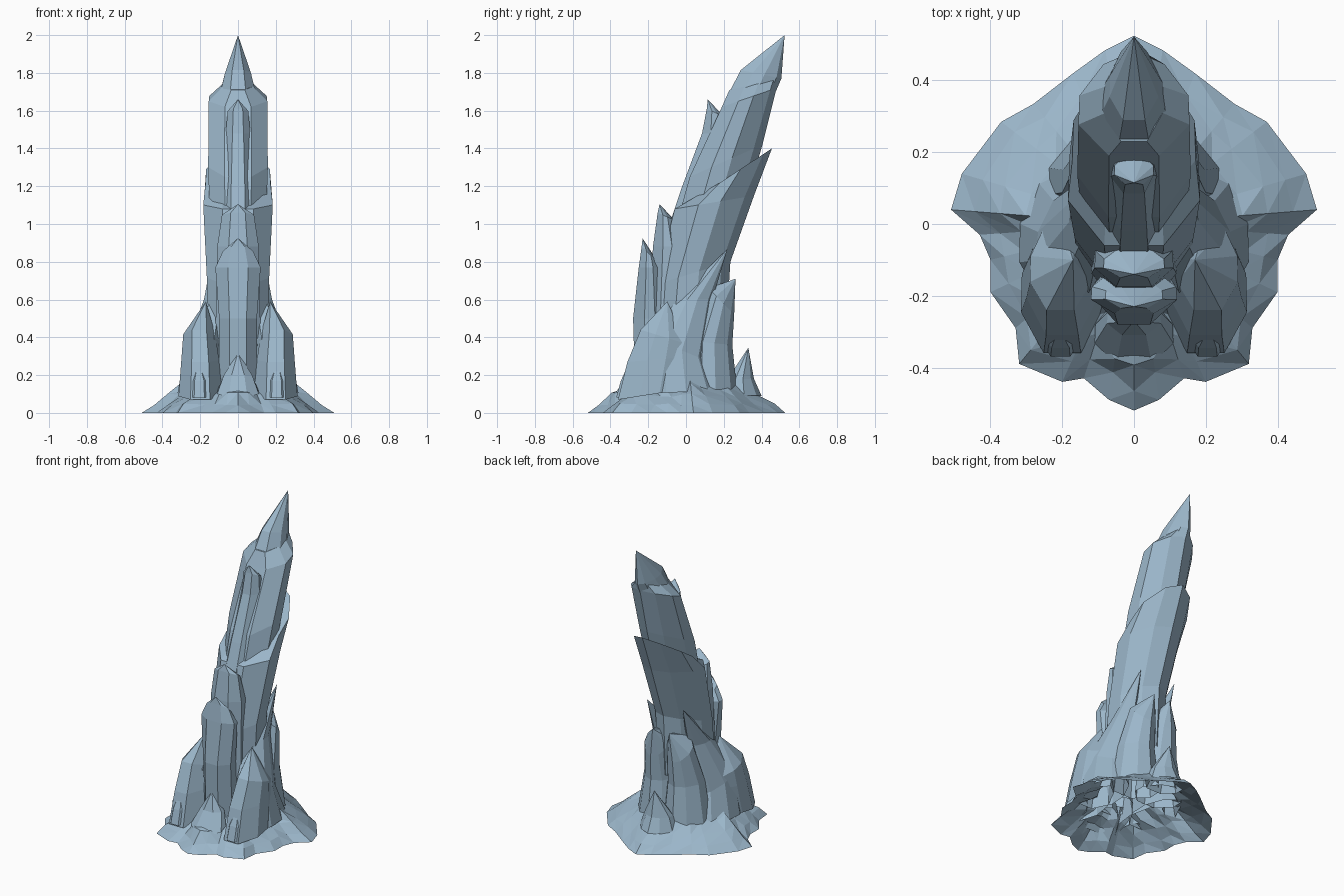
import bpy, bmesh, random
from mathutils import Vector

if "Cube" in bpy.data.objects:
    bpy.data.objects.remove(bpy.data.objects["Cube"])
random.seed(4)

stone = bpy.data.materials.new("blue grey stone")
stone.diffuse_color = (0.33, 0.47, 0.59, 1)
stone.use_nodes = True
stone.node_tree.nodes["Principled BSDF"].inputs["Base Color"].default_value = stone.diffuse_color


def finish(bm, name):
    bmesh.ops.recalc_face_normals(bm, faces=bm.faces)
    me = bpy.data.meshes.new(name)
    bm.to_mesh(me)
    bm.free()
    me.materials.append(stone)
    ob = bpy.data.objects.new(name, me)
    bpy.context.collection.objects.link(ob)
    return ob


# Faceted section: (x factor, position from front to back), ridged at the back
SECTION = [(-.45, 0), (.45, 0), (1, .30), (.98, .58), (.55, .88), (0, 1), (-.55, .88), (-.98, .58), (-1, .30)]


def shard(name, rings, tip=None, side=1):
    """Rings: centre x, half width, front y, front z, back y, back z. Open at the foot."""
    bm = bmesh.new()
    n = len(SECTION)
    loops = []
    for cx, w, yf, zf, yb, zb in rings:
        loops.append([bm.verts.new((side * (cx + w * u), yf + (yb - yf) * t, zf + (zb - zf) * t))
                      for u, t in SECTION])
    for a, b in zip(loops, loops[1:]):
        for i in range(n):
            j = (i + 1) % n
            bm.faces.new((a[i], a[j], b[j], b[i]))
    if tip:
        t = bm.verts.new((side * tip[0], tip[1], tip[2]))
        for i in range(n):
            bm.faces.new((loops[-1][i], loops[-1][(i + 1) % n], t))
    else:
        bm.faces.new(loops[-1])
    return finish(bm, name)


def pair(name, rings, tip):
    shard(name + "_right", rings, tip, 1)
    shard(name + "_left", rings, tip, -1)


# Leaning spire: broad lower shaft, upper shaft and pointed peak
shard("lower_shaft", [(0, .165, -.19, .35, .21, .4), (0, .165, -.16, .68, .235, .80),
                      (0, .184, -.06, 1.08, .36, 1.15), (0, .172, .06, 1.14, .455, 1.40)])
shard("upper_shaft", [(0, .15, -.05, 1.0, .34, 1.2), (0, .158, .02, 1.25, .405, 1.42),
                      (0, .155, .19, 1.62, .48, 1.72), (0, .08, .23, 1.71, .495, 1.77)])
shard("peak", [(0, .10, .21, 1.66, .475, 1.70), (0, .068, .29, 1.815, .505, 1.77)], (0, .522, 2.0))

# Stepped slabs on the front
shard("high_slab", [(0, .09, -.12, .9, .1, .9), (0, .08, -.02, 1.2, .2, 1.2), (0, .065, .085, 1.48, .24, 1.48),
                    (0, .055, .11, 1.61, .2, 1.57)], (0, .115, 1.66))
shard("middle_slab", [(0, .12, -.20, .4, .0, .4), (0, .11, -.175, .88, .0, .88),
                      (0, .085, -.15, 1.06, -.06, 1.02)], (0, -.14, 1.105))
shard("low_slab", [(0, .10, -.27, .15, -.05, .15), (0, .10, -.28, .5, -.08, .5),
                   (0, .12, -.25, .77, -.12, .77), (0, .08, -.235, .88, -.15, .80)], (0, -.23, .925))

# Mirrored shards clustered around the foot
pair("front_shard", [(.20, .115, -.36, .07, .02, .13), (.20, .10, -.31, .27, .04, .30),
                     (.205, .085, -.24, .44, .02, .36)], (.17, -.10, .59))
pair("side_shard", [(.20, .12, -.22, .1, .16, .12), (.17, .10, -.19, .40, .10, .28),
                    (.12, .06, -.05, .60, .14, .60)], (.13, .22, .87))
pair("rear_shard", [(.09, .15, .0, .12, .27, .12), (.085, .115, .02, .38, .245, .36),
                    (.08, .085, .12, .66, .255, .52)], (.06, .262, .71))
pair("small_front_shard", [(.205, .06, -.37, .08, -.2, .12), (.205, .055, -.345, .17, -.2, .2)],
     (.21, -.29, .29))
shard("centre_front_shard", [(0, .11, -.39, .08, -.2, .15), (0, .075, -.31, .20, -.2, .20)],
      (0, -.27, .32))
shard("centre_back_shard", [(0, .12, .18, .10, .40, .09), (0, .09, .22, .18, .36, .18)],
      (0, .33, .345))

# Ragged skirt of rubble: the right half outline, mirrored and drawn in to the shaft
HALF = [(0, .525), (.08, .485), (.17, .42), (.28, .335), (.37, .285), (.48, .14), (.51, .04), (.43, -.03),
        (.40, -.10), (.40, -.19), (.33, -.29), (.32, -.39), (.20, -.44), (.14, -.43), (.07, -.49), (0, -.52)]


def skirt(name, levels, jitter):
    bm = bmesh.new()
    loops = []
    for k, (scale, h) in enumerate(levels):
        right = []
        for x, y in HALF:
            s = scale * (1 + (random.uniform(-jitter, jitter) if k else 0))
            right.append(Vector((x * s, y * s, h * random.uniform(1 - 3 * jitter, 1 + 3 * jitter))))
        left = [Vector((-p.x, p.y, p.z)) for p in right[-2:0:-1]]
        loops.append([bm.verts.new(p) for p in right + left])
    n = len(loops[0])
    for a, b in zip(loops, loops[1:]):
        for i in range(n):
            j = (i + 1) % n
            if i < n // 2:
                bm.faces.new((a[i], a[j], b[j]))
                bm.faces.new((a[i], b[j], b[i]))
            else:
                bm.faces.new((a[i], a[j], b[i]))
                bm.faces.new((a[j], b[j], b[i]))
    return finish(bm, name)


skirt("rubble_skirt", [(1, 0), (.87, .045), (.74, .095), (.60, .14), (.46, .19)], .045)
